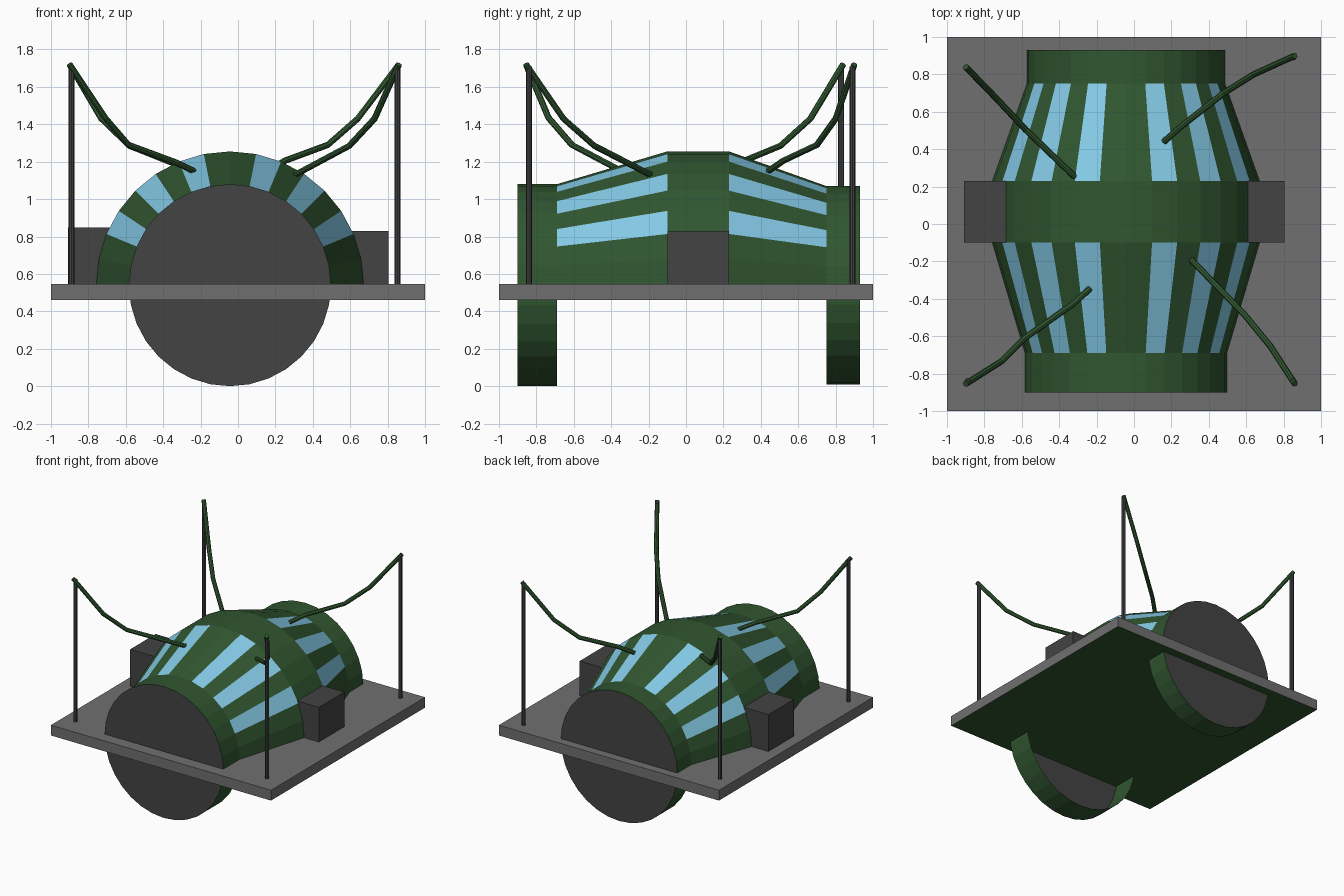
import bpy, bmesh, math

if "Cube" in bpy.data.objects:
    bpy.data.objects.remove(bpy.data.objects["Cube"])


def material(name, rgb):
    m = bpy.data.materials.new(name)
    m.diffuse_color = (*rgb, 1)
    m.use_nodes = True
    m.node_tree.nodes["Principled BSDF"].inputs["Base Color"].default_value = m.diffuse_color
    return m


GREEN = material("dark green", (0.030, 0.093, 0.030))
BLUE = material("sky blue", (0.242, 0.617, 0.831))
DARK = material("charcoal", (0.056, 0.056, 0.056))
GREY = material("mid grey", (0.162, 0.162, 0.162))


def finish(bm, name, mats):
    me = bpy.data.meshes.new(name)
    bm.to_mesh(me)
    bm.free()
    for m in mats:
        me.materials.append(m)
    ob = bpy.data.objects.new(name, me)
    bpy.context.collection.objects.link(ob)
    return ob


def box(name, lo, hi, mats):
    bm = bmesh.new()
    bmesh.ops.create_cube(bm, size=1)
    for v in bm.verts:
        v.co = [(a + b) / 2 + c * (b - a) for a, b, c in zip(lo, hi, v.co)]
    bm.normal_update()
    if len(mats) > 1:  # underside takes the second colour
        for f in bm.faces:
            f.material_index = int(f.normal.z < -0.5)
    return finish(bm, name, mats)


# Deck plate with a green underside
box("deck", (-1, -1, 0.46), (1, 1, 0.545), [GREY, GREEN])

# Barrel hull: full wheel-like end rings, half shell above the deck in between
N = 32
sections = [(-0.90, 0.54), (-0.69, 0.54), (-0.10, 0.715),
            (0.23, 0.715), (0.75, 0.53), (0.93, 0.53)]
bm = bmesh.new()
rings = [[bm.verts.new((-0.043 + r * math.cos(2 * math.pi * k / N), y,
                        0.54 + r * math.sin(2 * math.pi * k / N)))
          for k in range(N)] for y, r in sections]
for i in range(len(rings) - 1):
    for k in range(N):
        if i in (1, 2, 3) and k >= N // 2:
            continue
        a, b, n = rings[i], rings[i + 1], (k + 1) % N
        f = bm.faces.new((a[k], b[k], b[n], a[n]))
        # window stripes on the two tapered sections
        if i in (1, 3) and k in (2, 4, 6, 9, 11, 13):
            f.material_index = 1
# End discs
for loop in (rings[0], rings[-1][::-1]):
    bm.faces.new(loop).material_index = 2
finish(bm, "barrel_hull", [GREEN, BLUE, DARK])

# Side blocks
box("left_block", (-0.91, -0.10, 0.54), (-0.65, 0.23, 0.848), [DARK])
box("right_block", (0.57, -0.10, 0.54), (0.805, 0.23, 0.83), [DARK])

# Corner poles
for name, x, y in (("front_left", -0.89, -0.84), ("front_right", 0.853, -0.84),
                   ("back_left", -0.89, 0.83), ("back_right", 0.853, 0.89)):
    bm = bmesh.new()
    bmesh.ops.create_cone(bm, cap_ends=True, segments=8, radius1=0.016,
                          radius2=0.016, depth=1.17)
    bmesh.ops.translate(bm, verts=bm.verts, vec=(x, y, 1.125))
    finish(bm, name + "_pole", [DARK])

# Sagging cables from the pole tops to the hull
cables = {
    "front_left": [(-0.90, -0.855, 1.72), (-0.71, -0.735, 1.435), (-0.585, -0.61, 1.29),
                   (-0.33, -0.43, 1.195), (-0.235, -0.345, 1.15)],
    "front_right": [(0.86, -0.855, 1.72), (0.73, -0.655, 1.43), (0.595, -0.49, 1.285),
                    (0.305, -0.19, 1.13)],
    "back_left": [(-0.90, 0.84, 1.72), (-0.73, 0.665, 1.43), (-0.58, 0.505, 1.285),
                  (-0.315, 0.25, 1.18)],
    "back_right": [(0.86, 0.90, 1.72), (0.64, 0.80, 1.43), (0.48, 0.70, 1.29),
                   (0.25, 0.52, 1.205), (0.16, 0.44, 1.15)],
}
for name, pts in cables.items():
    cu = bpy.data.curves.new(name + "_cable", "CURVE")
    cu.dimensions = "3D"
    cu.bevel_depth = 0.017
    cu.bevel_resolution = 2
    cu.use_fill_caps = True
    sp = cu.splines.new("POLY")
    sp.points.add(len(pts) - 1)
    sp.use_smooth = False
    for p, co in zip(sp.points, pts):
        p.co = (*co, 1)
    cu.materials.append(GREEN)
    ob = bpy.data.objects.new(name + "_cable", cu)
    bpy.context.collection.objects.link(ob)
    bpy.ops.object.select_all(action="DESELECT")
    ob.select_set(True)
    bpy.context.view_layer.objects.active = ob
    bpy.ops.object.convert(target="MESH")
